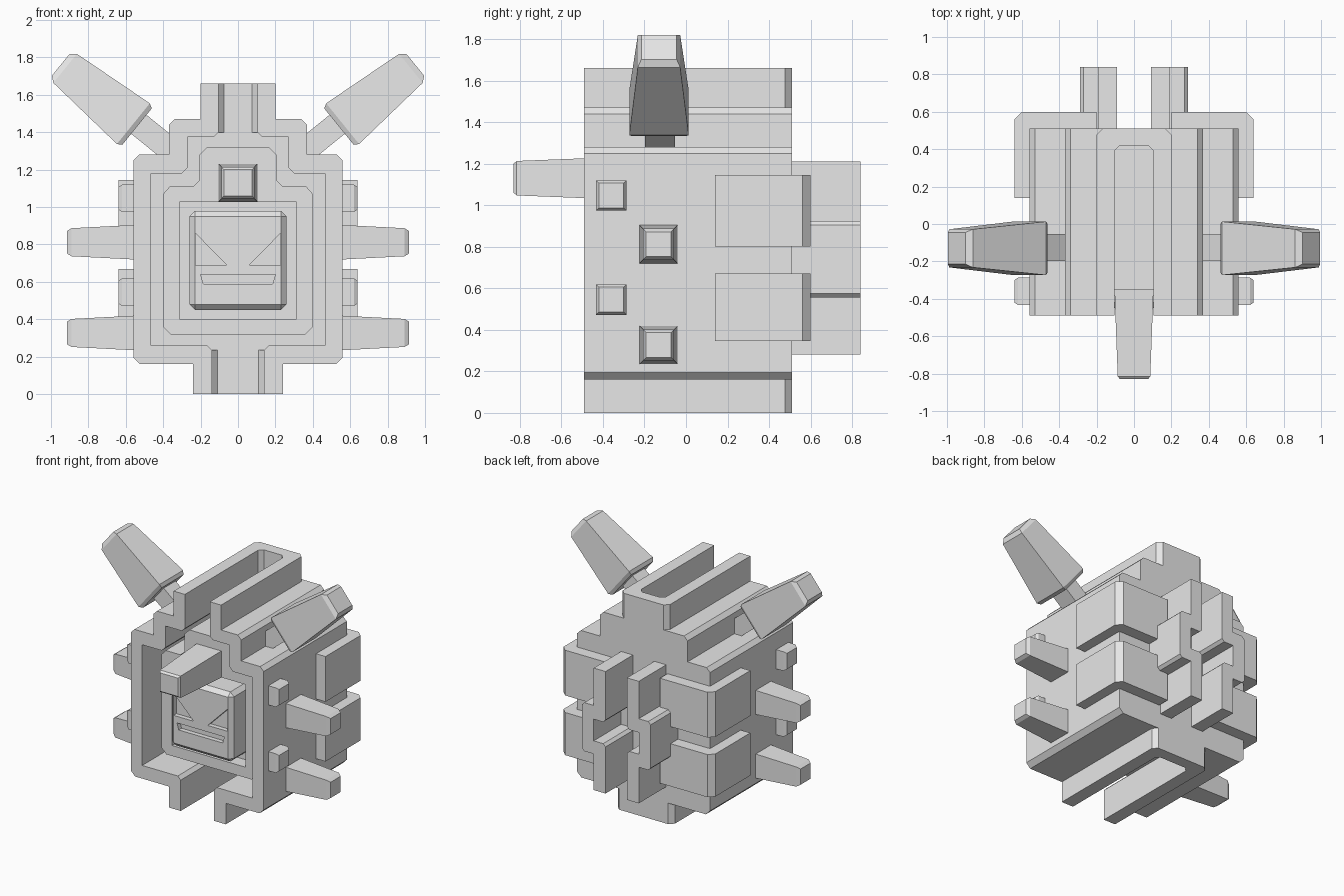
import bpy
import bmesh
from mathutils import Vector

cube = bpy.data.objects.get("Cube")
if cube:
    bpy.data.objects.remove(cube, do_unlink=True)

grey = bpy.data.materials.new("plain_grey")
grey.use_nodes = True
grey.diffuse_color = (0.8, 0.8, 0.8, 1)
grey.node_tree.nodes["Principled BSDF"].inputs["Base Color"].default_value = (0.8, 0.8, 0.8, 1)


def loft(name, rings):
    """Join equal rings of points into a closed solid."""
    bm = bmesh.new()
    loops = [[bm.verts.new(p) for p in ring] for ring in rings]
    n = len(loops[0])
    for low, high in zip(loops, loops[1:]):
        for i in range(n):
            j = (i + 1) % n
            bm.faces.new((low[i], low[j], high[j], high[i]))
    bm.faces.new(loops[0])
    bm.faces.new(loops[-1])
    bmesh.ops.recalc_face_normals(bm, faces=bm.faces)
    mesh = bpy.data.meshes.new(name)
    bm.to_mesh(mesh)
    bm.free()
    mesh.materials.append(grey)
    obj = bpy.data.objects.new(name, mesh)
    bpy.context.collection.objects.link(obj)
    return obj


def prism(name, pts, a, b, axis="y"):
    """Extrude a flat outline: (x, z) along y or (x, y) along z."""
    if axis == "y":
        return loft(name, [[(p, t, q) for p, q in pts] for t in (a, b)])
    return loft(name, [[(p, q, t) for p, q in pts] for t in (a, b)])


def both(half):
    """Complete a right-hand outline with its mirror image."""
    return half + [(-x, z) for x, z in reversed(half)]


def spike(name, base, direction, side, sections):
    """Square-section spike: sections are (distance, half side, half other)."""
    d, u = Vector(direction).normalized(), Vector(side).normalized()
    v = d.cross(u)
    return loft(name, [[Vector(base) + d * t + u * (a * h) + v * (b * k)
                        for a, b in ((1, 1), (-1, 1), (-1, -1), (1, -1))]
                       for t, h, k in sections])


def cut(obj, cutter):
    mod = obj.modifiers.new("cut", "BOOLEAN")
    mod.operation = "DIFFERENCE"
    mod.solver = "EXACT"
    mod.object = cutter
    cutter.hide_render = True
    cutter.hide_viewport = True
    cutter.display_type = "WIRE"


# Stepped outer shell, hollow and open at the front
shell = prism("outer_shell", both([
    (.24, 0), (.24, .16), (.525, .16), (.56, .195), (.56, 1.25), (.53, 1.28),
    (.37, 1.28), (.37, 1.44), (.34, 1.47), (.20, 1.47), (.20, 1.66)]), -.49, .51)
cut(shell, prism("cavity_cutter", both([
    (.14, .235), (.165, .26), (.465, .26), (.465, 1.18), (.30, 1.18),
    (.27, 1.21), (.27, 1.375), (.13, 1.375), (.105, 1.4)]), -.6, .42))

# Long slots through the top and bottom ridges, and chamfered ridge ends
for label, w, ridge, z0, z1 in (("top", .105, .20, 1.3, 1.8),
                                ("bottom", .14, .24, -.1, .3)):
    cut(shell, prism(label + "_slot_cutter",
                     both([(w, -.6), (w, .39), (w - .03, .42)]), z0, z1, "z"))
    e0, e1 = (1.47, 1.8) if label == "top" else (-.1, .16)
    for s in (1, -1):
        cut(shell, prism(label + "_end_cutter", [
            (s * (ridge - .035), .512), (s * (ridge + .002), .475),
            (s * (ridge + .05), .6)], e0, e1, "z"))

# Inner core with a square recess for the face
core = prism("inner_core", both([
    (.36, .32), (.40, .36), (.40, 1.07), (.365, 1.11), (.24, 1.11),
    (.205, 1.145), (.205, 1.28), (.165, 1.32)]), -.35, .45)
cut(core, prism("recess_cutter", both([(.31, .40), (.31, 1.03)]), -.5, -.25))

# Face block with slanted eyes and a mouth
face = prism("face_block", both([(.26, .45), (.26, .98)]), -.45, -.2)
bevel = face.modifiers.new("bevel", "BEVEL")
bevel.width = .03
bevel.segments = 1
for s in (1, -1):
    cut(face, prism("eye_cutter", [(s * .228, .86), (s * .06, .69), (s * .228, .69)],
                    -.5, -.415))
cut(face, prism("mouth_cutter", both([(.185, .59), (.20, .64)]), -.5, -.415))

# Forehead horn
spike("forehead_horn", (0, -.33, 1.13), (0, -1, 0), (1, 0, 0),
      [(0, .105, .102), (.485, .087, .083), (.5, .075, .07)])

for s, side in ((1, "left"), (-1, "right")):
    # Ears on short stems
    axis = Vector((s * .777, 0, .63))
    spike(side + "_ear_stem", (s * .33, -.125, 1.28), axis, (0, 1, 0),
          [(0, .072, .065), (.3, .072, .065)])
    spike(side + "_ear", (s * .54, -.13, 1.43), axis, (0, 1, 0),
          [(0, .13, .125), (.025, .143, .14), (.495, .102, .1), (.525, .085, .075)])

    # Side spikes and small side studs
    for level, z in (("lower", .327), ("upper", .812)):
        spike(f"{side}_{level}_side_spike", (s * .54, -.132, z), (s, 0, 0), (0, 1, 0),
              [(0, .093, .093), (.35, .075, .075), (.375, .06, .06)])
    for level, z in (("lower", .545), ("upper", 1.047)):
        spike(f"{side}_{level}_stud", (s * .54, -.36, z), (s, 0, 0), (0, 1, 0),
              [(0, .073, .073), (.08, .073, .073), (.1, .06, .06)])

    # Armour plates wrapping the back corners
    plate = [(.55, .14), (.64, .14), (.64, .56), (.60, .60),
             (.20, .60), (.20, .50), (.55, .50)]
    for level, z0, z1 in (("lower", .345, .67), ("upper", .80, 1.145)):
        prism(f"{side}_{level}_corner_plate", [(s * x, y) for x, y in plate], z0, z1, "z")

    # Bracket-shaped back fins
    fin = [(.09, .28), (.19, .28), (.19, .555), (.27, .555), (.29, .575), (.29, .905),
           (.27, .925), (.19, .925), (.19, 1.21), (.09, 1.21), (.09, .84),
           (.11, .82), (.19, .82), (.19, .655), (.11, .655), (.09, .635)]
    prism(side + "_back_fin", [(s * x, z) for x, z in fin], .5, .84)
